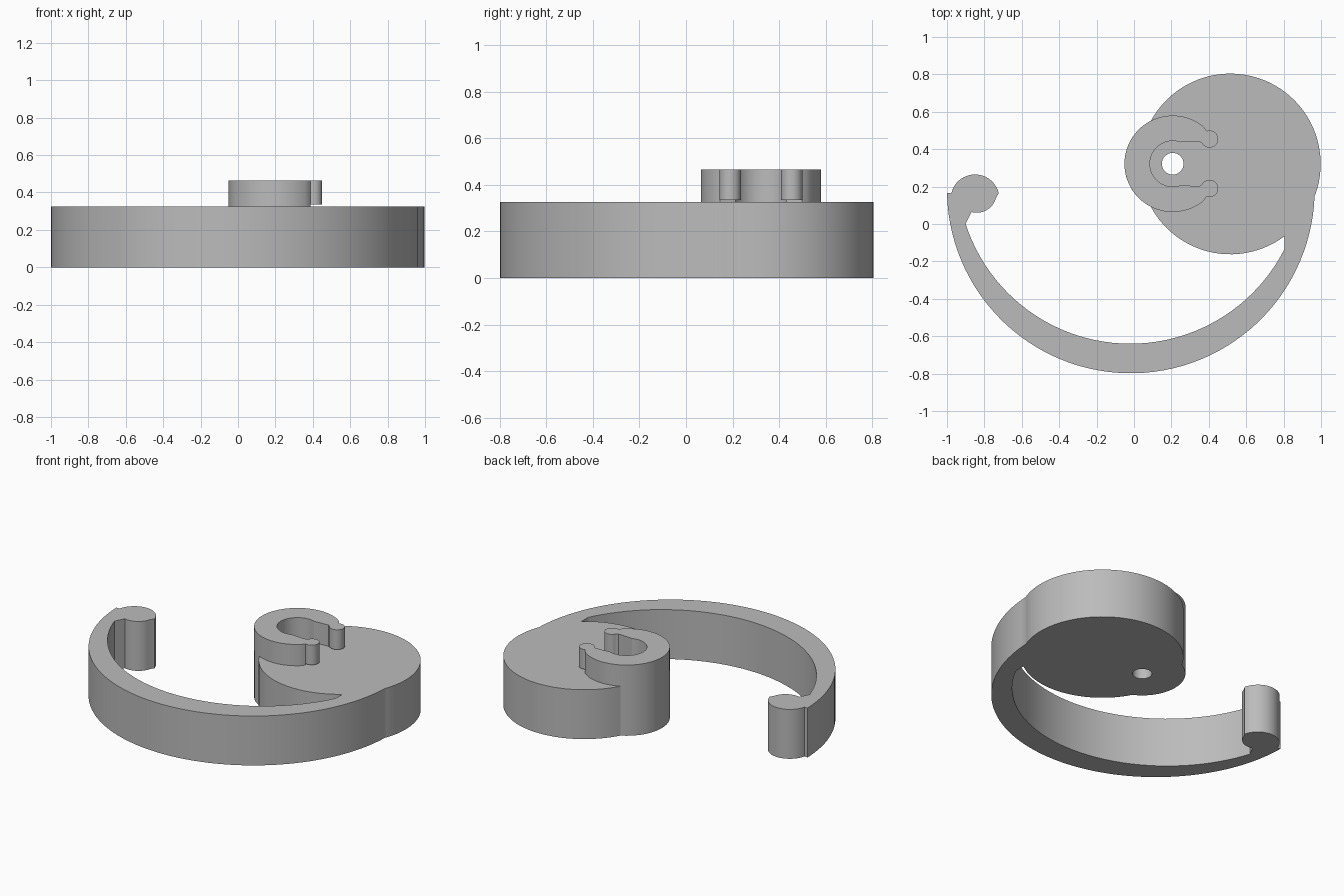
import bpy, bmesh, math

if "Cube" in bpy.data.objects:
    bpy.data.objects.remove(bpy.data.objects["Cube"])

grey = bpy.data.materials.new("plain grey")
grey.diffuse_color = (0.5, 0.5, 0.5, 1)
grey.use_nodes = True
grey.node_tree.nodes["Principled BSDF"].inputs["Base Color"].default_value = grey.diffuse_color


def arc(cx, cy, r, a0, a1, step=4):
    """Points along a circular arc, angles in degrees."""
    n = max(2, round(abs(a1 - a0) / step))
    return [(cx + r * math.cos(math.radians(a0 + (a1 - a0) * i / n)),
             cy + r * math.sin(math.radians(a0 + (a1 - a0) * i / n)))
            for i in range(n + 1)]


def prism(name, loops, z0, z1):
    """Extrude closed outlines (inner loops become holes) from z0 to z1."""
    cu = bpy.data.curves.new(name + "_outline", 'CURVE')
    cu.dimensions = '2D'
    cu.fill_mode = 'BOTH'
    cu.extrude = (z1 - z0) / 2
    for pts in loops:
        sp = cu.splines.new('POLY')
        sp.points.add(len(pts) - 1)
        for p, (x, y) in zip(sp.points, pts):
            p.co = (x, y, 0, 1)
        sp.use_cyclic_u = True
    tmp = bpy.data.objects.new(name + "_tmp", cu)
    bpy.context.collection.objects.link(tmp)
    dg = bpy.context.evaluated_depsgraph_get()
    me = bpy.data.meshes.new_from_object(tmp.evaluated_get(dg))
    bpy.data.objects.remove(tmp)
    bm = bmesh.new()
    bm.from_mesh(me)
    bmesh.ops.translate(bm, verts=bm.verts, vec=(0, 0, (z0 + z1) / 2))
    bmesh.ops.remove_doubles(bm, verts=bm.verts, dist=0.0002)
    bmesh.ops.recalc_face_normals(bm, faces=bm.faces)
    bm.to_mesh(me)
    bm.free()
    me.materials.clear()
    me.materials.append(grey)
    ob = bpy.data.objects.new(name, me)
    bpy.context.collection.objects.link(ob)
    bpy.ops.object.select_all(action='DESELECT')
    ob.select_set(True)
    bpy.context.view_layer.objects.active = ob
    bpy.ops.object.shade_smooth_by_angle(angle=math.radians(25))
    return ob


HX, HY = 0.207, 0.322      # hub centre
DX, DY = 0.515, 0.321      # disc centre
TOP, RIM = 0.325, 0.465

# body: hub bulge, disc, curved arm and rounded tip in one outline
body = (arc(HX, HY, 0.258, 116.8, 243.2)
        + arc(DX, DY, 0.483, 208.4, 306.9)[1:]
        + arc(-0.02, 0.285, 0.925, -26.9, -162.1, 3)       # arm inside
        + arc(-0.84, 0.165, 0.105, 254, 346, 10)           # tip underside
        + arc(-0.85, 0.135, 0.13, 13, 167, 7)              # tip top
        + [(-1.0, 0.165)]
        + arc(-0.017, 0.185, 0.983, 181.6, 358, 3)         # arm outside
        + arc(DX, DY, 0.483, -19.3, 151.6)[:-1])
hole = arc(HX, HY, 0.058, 0, 360, 10)[:-1]
prism("body", [body, hole], 0, TOP)


def flip(pts):
    """Mirror points across the hub centre line, keeping winding."""
    return [(x, 2 * HY - y) for x, y in reversed(pts)]


# open collar on the hub, with rounded finger ends
bulb = arc(0.404, 0.190, 0.046, -110, 150, 10)
lower = [bulb[0], bulb[-1], (0.35, 0.202), (0.25, 0.207)]
collar = (arc(HX, HY, 0.258, 50, 310) + lower
          + arc(HX, HY, 0.122, 290, 70, 6) + flip(lower))
prism("collar", [collar], TOP, RIM)
prism("collar_end_front", [bulb], TOP + 0.01, RIM)
prism("collar_end_back", [flip(bulb)], TOP + 0.01, RIM)
